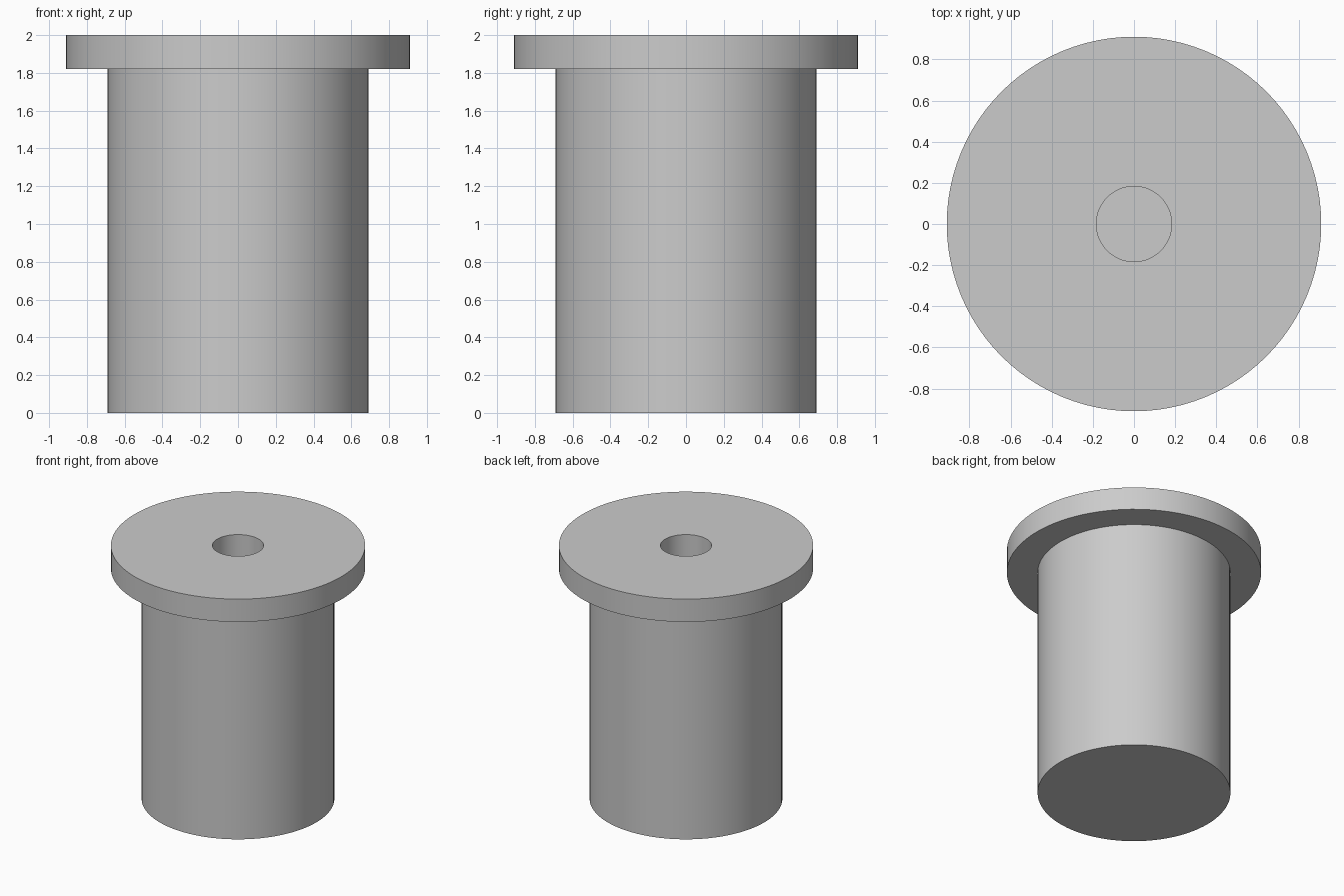
import bpy
import bmesh
import math

cube = bpy.data.objects.get("Cube")
if cube:
    bpy.data.objects.remove(cube, do_unlink=True)

BODY_R, FLANGE_R, HOLE_R = 0.69, 0.91, 0.183
FLANGE_Z, TOP_Z, HOLE_FLOOR_Z = 1.82, 2.0, 0.9
SEGMENTS = 96

# One plain grey material
grey = bpy.data.materials.new("plain_grey")
grey.use_nodes = True
colour = (0.6, 0.6, 0.6, 1.0)
grey.diffuse_color = colour
grey.node_tree.nodes["Principled BSDF"].inputs["Base Color"].default_value = colour


def lathe(name, profile):
    """Revolve a radius/height profile about the z axis."""
    bm = bmesh.new()
    verts = [bm.verts.new((r, 0, z)) for r, z in profile]
    edges = [bm.edges.new(pair) for pair in zip(verts, verts[1:])]
    bmesh.ops.spin(bm, geom=verts + edges, cent=(0, 0, 0), axis=(0, 0, 1),
                   angle=math.tau, steps=SEGMENTS, use_duplicate=False)
    bmesh.ops.remove_doubles(bm, verts=bm.verts[:], dist=0.0001)
    bmesh.ops.recalc_face_normals(bm, faces=bm.faces[:])
    mesh = bpy.data.meshes.new(name)
    bm.to_mesh(mesh)
    bm.free()
    mesh.materials.append(grey)
    obj = bpy.data.objects.new(name, mesh)
    bpy.context.collection.objects.link(obj)
    return obj


# Flanged plug: solid base, straight body, wide flange, blind centre hole
plug = lathe("flanged_plug", [
    (0, 0), (BODY_R, 0),
    (BODY_R, FLANGE_Z), (FLANGE_R, FLANGE_Z),
    (FLANGE_R, TOP_Z), (HOLE_R, TOP_Z),
    (HOLE_R, HOLE_FLOOR_Z), (0, HOLE_FLOOR_Z),
])

# Smooth round walls with crisp rims
bpy.ops.object.select_all(action="DESELECT")
plug.select_set(True)
bpy.context.view_layer.objects.active = plug
bpy.ops.object.shade_smooth_by_angle(angle=math.radians(30))
